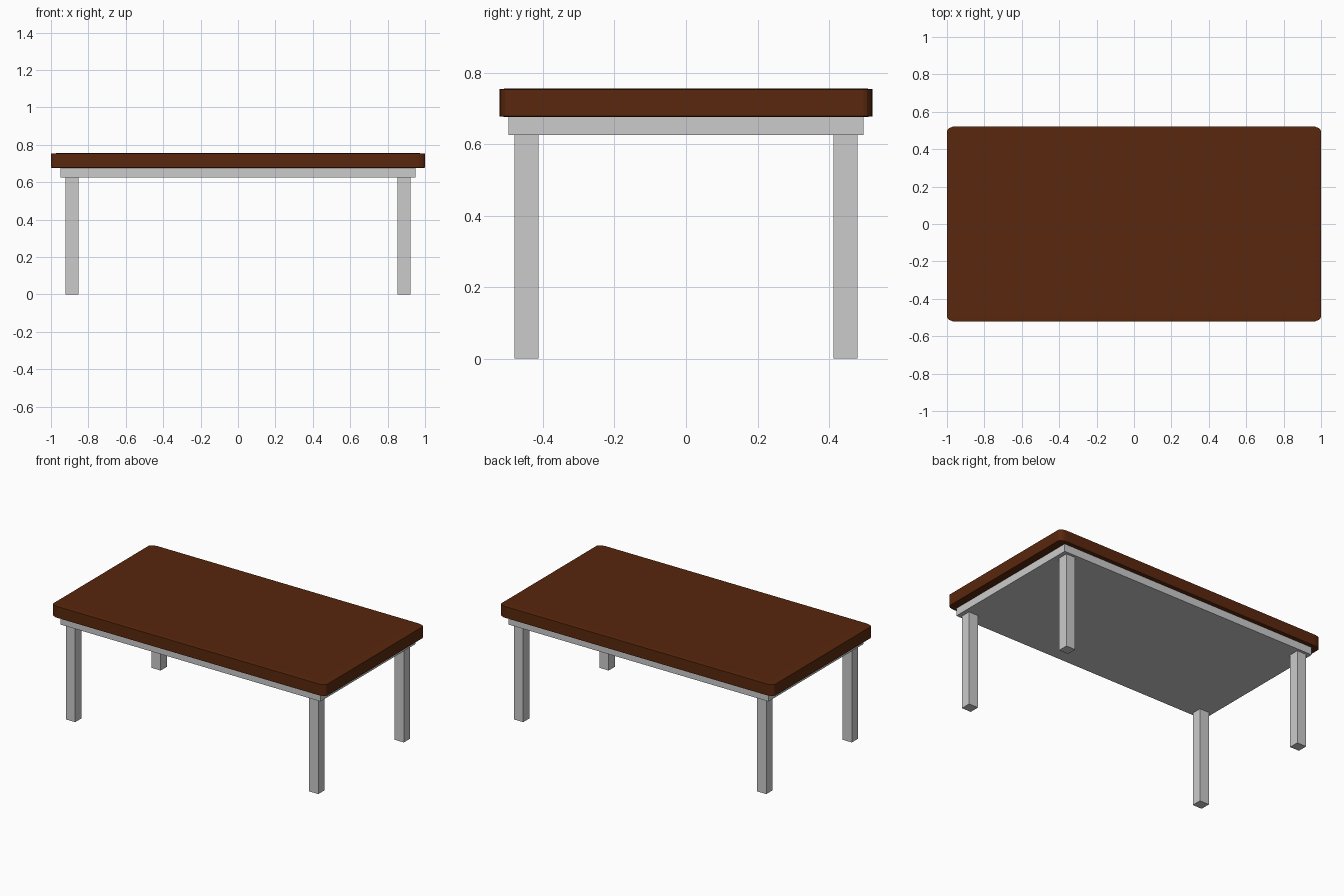
import bpy

if "Cube" in bpy.data.objects:
    bpy.data.objects.remove(bpy.data.objects["Cube"])


def box(name, center, size):
    bpy.ops.mesh.primitive_cube_add(size=2, location=center)
    obj = bpy.context.object
    obj.name = name
    obj.scale = [s / 2 for s in size]
    return obj


# Tabletop: bevel acts before the object scale, so corners stretch along x
top = box("tabletop", (0, 0, 0.7155), (2.0, 1.044, 0.079))
bevel = top.modifiers.new("rounded_edges", 'BEVEL')
bevel.width = 0.05
bevel.segments = 4

wood = bpy.data.materials.new("dark_wood")
wood.diffuse_color = (0.1, 0.02, 0.004, 1)
wood.use_nodes = True
wood.node_tree.nodes["Principled BSDF"].inputs["Base Color"].default_value = wood.diffuse_color
top.data.materials.append(wood)

# Solid support slab under the top
box("support_slab", (0, 0, 0.6515), (1.9, 0.994, 0.051))

# Four square legs
for side, x in (("left", -0.888), ("right", 0.888)):
    for end, y in (("front", -0.446), ("back", 0.446)):
        box(f"{end}_{side}_leg", (x, y, 0.3135), (0.068, 0.066, 0.627))
